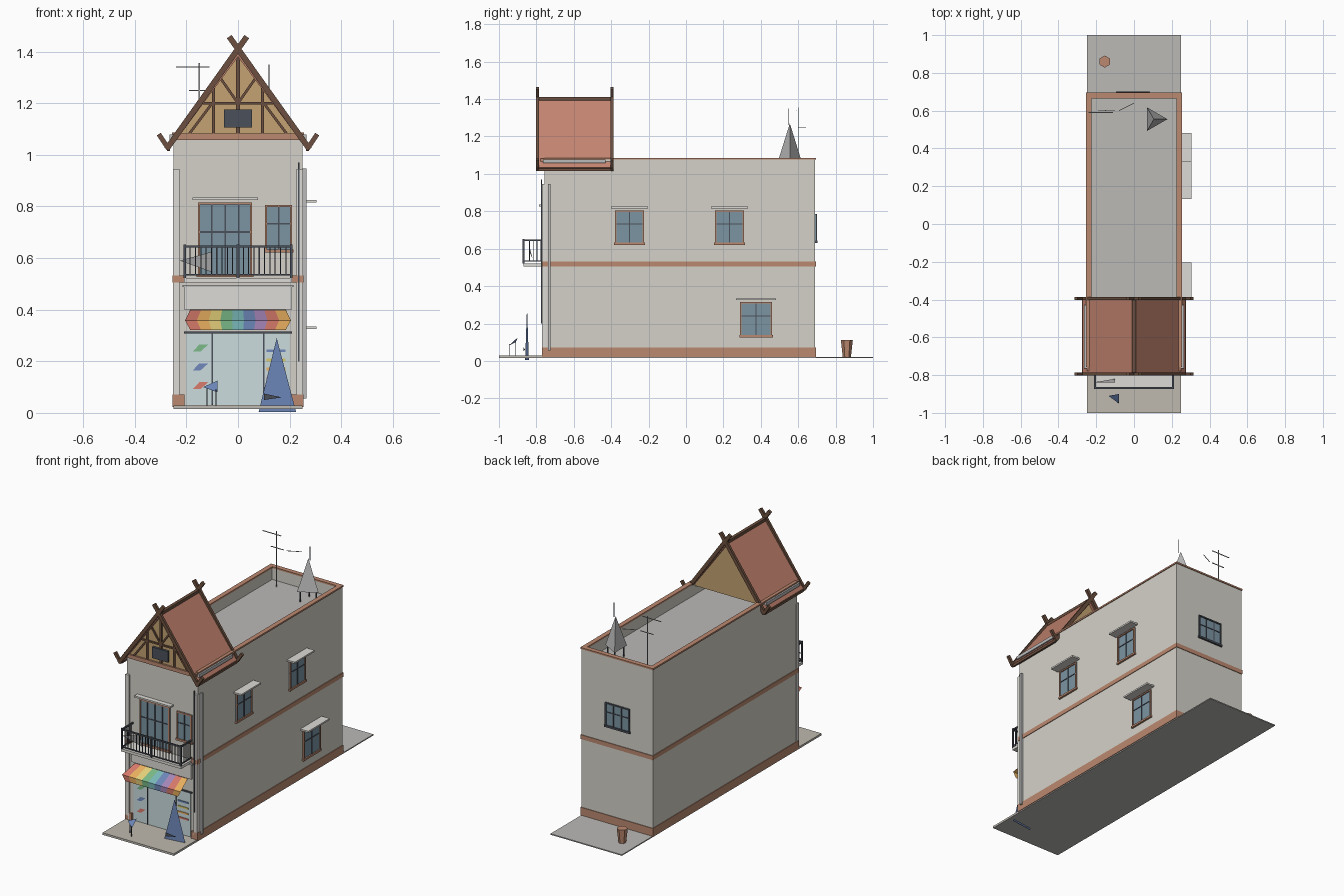
import bpy, bmesh, math
from mathutils import Vector

if "Cube" in bpy.data.objects:
    bpy.data.objects.remove(bpy.data.objects["Cube"])

COL = dict(wall=(.66, .64, .58), light=(.72, .71, .67), pave=(.52, .49, .43), deck=(.5, .49, .47),
           brick=(.5, .25, .16), dark=(.15, .08, .05), roof=(.55, .23, .16), wood=(.55, .36, .17),
           iron=(.07, .08, .1), glass=(.2, .3, .37), pane=(.6, .72, .74), grey=(.5, .5, .5),
           red=(.7, .2, .15), orange=(.85, .45, .12), amber=(.8, .65, .2), yellow=(.7, .6, .15),
           green=(.2, .5, .25), teal=(.2, .5, .5), blue=(.16, .25, .5), violet=(.4, .25, .5))
MATS = {}


def mat(c):
    if c not in MATS:
        MATS[c] = bpy.data.materials.new(c)
        MATS[c].diffuse_color = (*COL[c], 1)
    return MATS[c]


def part(name, c, boxes=(), bars=(), polys=()):
    """One object from boxes (x0,x1,y0,y1,z0,z1), bars (p,q,width[,depth in y]) and flat polygons."""
    bm = bmesh.new()

    def hexa(v):
        v = [bm.verts.new(p) for p in v]
        for f in ((0, 1, 3, 2), (4, 6, 7, 5), (0, 4, 5, 1), (2, 3, 7, 6), (0, 2, 6, 4), (1, 5, 7, 3)):
            bm.faces.new([v[i] for i in f])
    for b in boxes:
        hexa([(b[i], b[2 + j], b[4 + k]) for i in (0, 1) for j in (0, 1) for k in (0, 1)])
    for b in bars:
        p, q = Vector(b[0]), Vector(b[1])
        d = (q - p).normalized()
        s = Vector((0, 1, 0)) if abs(d.y) < .9 else Vector((1, 0, 0))
        t = d.cross(s).normalized()
        s = t.cross(d)
        w, h = b[2] / 2, (b[3] if len(b) > 3 else b[2]) / 2
        hexa([e + t * i * w + s * j * h for e in (p, q) for i in (-1, 1) for j in (-1, 1)])
    bmesh.ops.recalc_face_normals(bm, faces=bm.faces)
    for pl in polys:
        bm.faces.new([bm.verts.new(p) for p in pl])
    me = bpy.data.meshes.new(name)
    bm.to_mesh(me)
    bm.free()
    ob = bpy.data.objects.new(name, me)
    bpy.context.collection.objects.link(ob)
    me.materials.append(mat(c))
    return ob


def cone(name, c, n, r1, r2, h, loc):
    bpy.ops.mesh.primitive_cone_add(vertices=n, radius1=r1, radius2=r2, depth=h, location=loc)
    ob = bpy.context.object
    ob.name = name
    ob.data.materials.append(mat(c))
    return ob


F, B, X = -.757, .69, .25   # front, back and side wall planes

# Ground slab and pavement
part("ground_slab", "deck", [(-X, X, -1, 1, .015, .022)])
part("front_pavement", "pave", [(-X, X, -1, F, .02, .028)])

# Main block, parapet and caps
part("main_walls", "wall", [(-X, X, F, B, .02, 1.0)])
part("roof_deck", "deck", [(-.23, .23, F + .02, B - .02, .99, 1.003)])
part("parapet", "wall", [(-X, -X + .022, F, B, 1, 1.078), (X - .022, X, F, B, 1, 1.078),
                         (-X, X, B - .022, B, 1, 1.078), (-X, X, F, F + .022, 1, 1.078)])
part("parapet_cap", "brick", [(s * .24 - .015, s * .24 + .015, F, B + .005, 1.076, 1.086) for s in (-1, 1)]
     + [(-.255, .255, B - .025, B + .005, 1.076, 1.086)])
for nm, z0, z1 in (("plinth", .022, .072), ("floor_band", .505, .532)):
    part(nm, "brick", [(s * .25 - .004, s * .25 + .004, F, B, z0, z1) for s in (-1, 1)]
         + [(-.254, .254, B - .004, B + .004, z0, z1)]
         + [(min(a, b), max(a, b), F - .013, F + .01, z0, z1) for a, b in ((-.254, -.208), (.208, .254))])

# Front pilasters and downpipe
part("front_pilasters", "light", [(s * .239 - .013, s * .239 + .013, F - .013, F + .01, .028, .945) for s in (-1, 1)])
part("downpipe", "grey", [(.25, .265, -.738, -.724, .055, .947)])
part("cable_pole", "iron", bars=[((.235, -.773, .2), (.235, -.773, .97), .005)])


def on(side, u0, u1, d0, d1, z0, z1):
    """Box on a wall: u along it, d outward."""
    if side == "front":
        return (u0, u1, F - d1, F - d0, z0, z1)
    if side == "back":
        return (u0, u1, B + d0, B + d1, z0, z1)
    return (X + d0, X + d1, u0, u1, z0, z1)


def window(name, side, u0, u1, z0, z1, canopy=0.0, frame="brick", cols=2):
    t = .008
    part(name + "_glass", "glass", [on(side, u0, u1, 0, .004, z0, z1)])
    part(name + "_frame", frame, [on(side, u0, u0 + t, 0, .01, z0, z1), on(side, u1 - t, u1, 0, .01, z0, z1),
                                  on(side, u0, u1, 0, .01, z1 - t, z1), on(side, u0 - .005, u1 + .005, 0, .012, z0 - .004, z0 + t)])
    m = [on(side, u0 + (u1 - u0) * i / cols - .003, u0 + (u1 - u0) * i / cols + .003, 0, .008, z0, z1) for i in range(1, cols)]
    zm = z0 + (z1 - z0) * .6
    part(name + "_mullions", "iron", m + [on(side, u0, u1, 0, .007, zm - .003, zm + .003)])
    if canopy:
        part(name + "_canopy", "light", [on(side, u0 - .022, u1 + .022, 0, canopy, z1 + .01, z1 + .02)])


window("balcony_door", "front", -.155, .055, .53, .815, .03, cols=4)
window("front_window", "front", .105, .21, .625, .805)
window("side_window_a", "right", -.38, -.225, .625, .805, .055)
window("side_window_b", "right", .155, .31, .625, .805, .055)
window("side_window_lower", "right", .29, .46, .13, .315, .055)
window("back_window", "back", -.09, .08, .635, .785, frame="iron", cols=3)

# Shop front: glazing, mullions, sign board, shelf goods
part("shop_glass", "pane", [(-.2, .2, F - .004, F, .03, .31)])
part("shop_frame", "iron", [(x - .003, x + .003, F - .009, F, .03, .31) for x in (-.1, .1)]
     + [(-.21, .21, F - .01, F, .308, .316)])
part("sign_board", "light", [(-.21, .21, F - .012, F, .4, .49)])
part("sign_trim", "grey", [(-.215, .215, F - .016, F, .488, .496)])
for i, c in enumerate(("green", "blue", "red")):
    z = .25 - .073 * i
    part("shelf_goods_left_%d" % i, c, polys=[[(-.175, F - .007, z - .012), (-.145, F - .007, z - .012),
                                               (-.115, F - .007, z + .015), (-.15, F - .007, z + .015)]])
for i, c in enumerate(("red", "orange", "yellow", "blue")):
    z = .13 + .035 * i
    part("shelf_goods_right_%d" % i, c, [(.11, .185, F - .008, F - .004, z, z + .01)])

# Striped awning: slope plus valance, pointed at both ends
stripes = ("red", "orange", "amber", "green", "teal", "blue", "violet", "red", "orange")
for i, c in enumerate(stripes):
    a, b = i / 9 * 2 - 1, (i + 1) / 9 * 2 - 1
    part("awning_stripe_%d" % i, c, polys=[
        [(a * .185, F - .01, .398), (a * .205, -.868, .358), (b * .205, -.868, .358), (b * .185, F - .01, .398)],
        [(a * .205, -.868, .358), (a * .185, -.866, .322), (b * .185, -.866, .322), (b * .205, -.868, .358)]])

# Balcony slab and railing
part("balcony_slab", "light", [(-.21, .21, -.87, F, .505, .522)])
rail = []
for z, w in ((.645, .009), (.535, .006)):
    rail += [((-.208, -.868, z), (.208, -.868, z), w)]
    rail += [((s * .206, -.868, z), (s * .206, F, z), w) for s in (-1, 1)]
part("balcony_rail", "iron", bars=rail + [((x, -.868, .522), (x, -.868, .652), .01) for x in (-.206, 0, .206)])
part("balusters", "iron",
     bars=[((-.206 + .0206 * i, -.868, .535), (-.206 + .0206 * i, -.868, .645), .004) for i in range(21)]
     + [((s * .206, F - .02 * j, .535), (s * .206, F - .02 * j, .645), .004) for s in (-1, 1) for j in range(1, 5)])
part("balcony_fan", "grey", polys=[[(-.225, -.84, .59), (-.1, -.82, .545), (-.1, -.84, .625)]])

# Gable roof: panels, cladding, timbers, bargeboards with crossed tips
Y0, Y1 = -.79, -.4
part("roof_panels", "roof", bars=[((0, (Y0 + Y1) / 2, 1.392), (s * .268, (Y0 + Y1) / 2, 1.03), .014, Y1 - Y0) for s in (-1, 1)])
part("roof_edges", "dark", [(-.01, .01, Y0, Y1, 1.392, 1.41)]
     + [(s * .27 - .006, s * .27 + .006, Y0, Y1, 1.015, 1.03) for s in (-1, 1)])
for y, nm in ((-.768, "front_gable"), (-.415, "back_gable")):
    part(nm, "wood", polys=[[(-.24, y, 1.06), (.24, y, 1.06), (0, y, 1.39)]])
tim = [((0, 1.07), (0, 1.39), .014)]
for s in (-1, 1):
    tim += [((s * .095, 1.07), (s * .095, 1.26), .012), ((0, 1.2), (s * .145, 1.2), .01),
            ((0, 1.2), (s * .07, 1.3), .01), ((s * .1, 1.2), (s * .19, 1.08), .01)]
part("gable_timbers", "dark", bars=[((a[0], -.771, a[1]), (b[0], -.771, b[1]), w, .01) for a, b, w in tim])
part("gable_vent", "iron", [(-.055, .055, -.782, -.768, 1.105, 1.175)])
part("gable_beam", "brick", [(-.25, .25, -.779, F, 1.058, 1.082)])
part("gutters", "grey", [(s * .257 - .008, s * .257 + .008, -.765, -.43, 1.058, 1.078) for s in (-1, 1)])
barge = []
for y in (-.793, -.395):
    for s in (-1, 1):
        barge += [((-s * .034, y, 1.458), (s * .277, y, 1.022), .022, .016),
                  ((s * .268, y, 1.022), (s * .307, y, 1.08), .018, .016)]
part("bargeboards", "dark", bars=barge)

# Rooftop aerial and tank
part("roof_aerial", "grey", bars=[((-.15, .6, 1), (-.15, .6, 1.355), .005), ((-.24, .59, 1.34), (-.11, .59, 1.34), .004),
                                  ((-.08, .6, 1.25), (.0, .64, 1.25), .003), ((-.19, .6, 1.25), (-.1, .6, 1.25), .004)])
cone("roof_tank", "grey", 3, .072, 0, .2, (.105, .555, 1.17)).rotation_euler.z = math.radians(0)
bpy.context.object.rotation_euler.z = math.radians(-90)
part("tank_legs", "iron", bars=[((x, y, 1), (x, y, 1.075), .006) for x, y in ((.08, .51), (.08, .6), (.16, .555))]
     + [((.12, .55, 1.26), (.12, .55, 1.35), .003)])

# Street items: tall blue sign triangle, small pieces, rear pot
part("street_board", "blue", polys=[[(.08, -.86, .004), (.225, -.84, .004), (.15, -.85, .29)]])
part("street_stool", "blue", polys=[[(-.135, -.91, .1), (-.08, -.95, .08), (-.08, -.9, .125)]])
part("stool_legs", "iron", bars=[((-.12, -.91, .028), (-.12, -.91, .1), .004), ((-.085, -.945, .028), (-.085, -.945, .09), .004)])
part("street_wedge", "iron", polys=[[(.1, -.87, .05), (.1, -.87, .075), (.17, -.86, .06)]])
cone("rear_pot", "brick", 6, .022, .032, .09, (-.155, .86, .067))

for m in bpy.data.materials:
    if m.users and not m.is_grease_pencil:
        m.use_nodes = True
        m.node_tree.nodes["Principled BSDF"].inputs["Base Color"].default_value = m.diffuse_color
